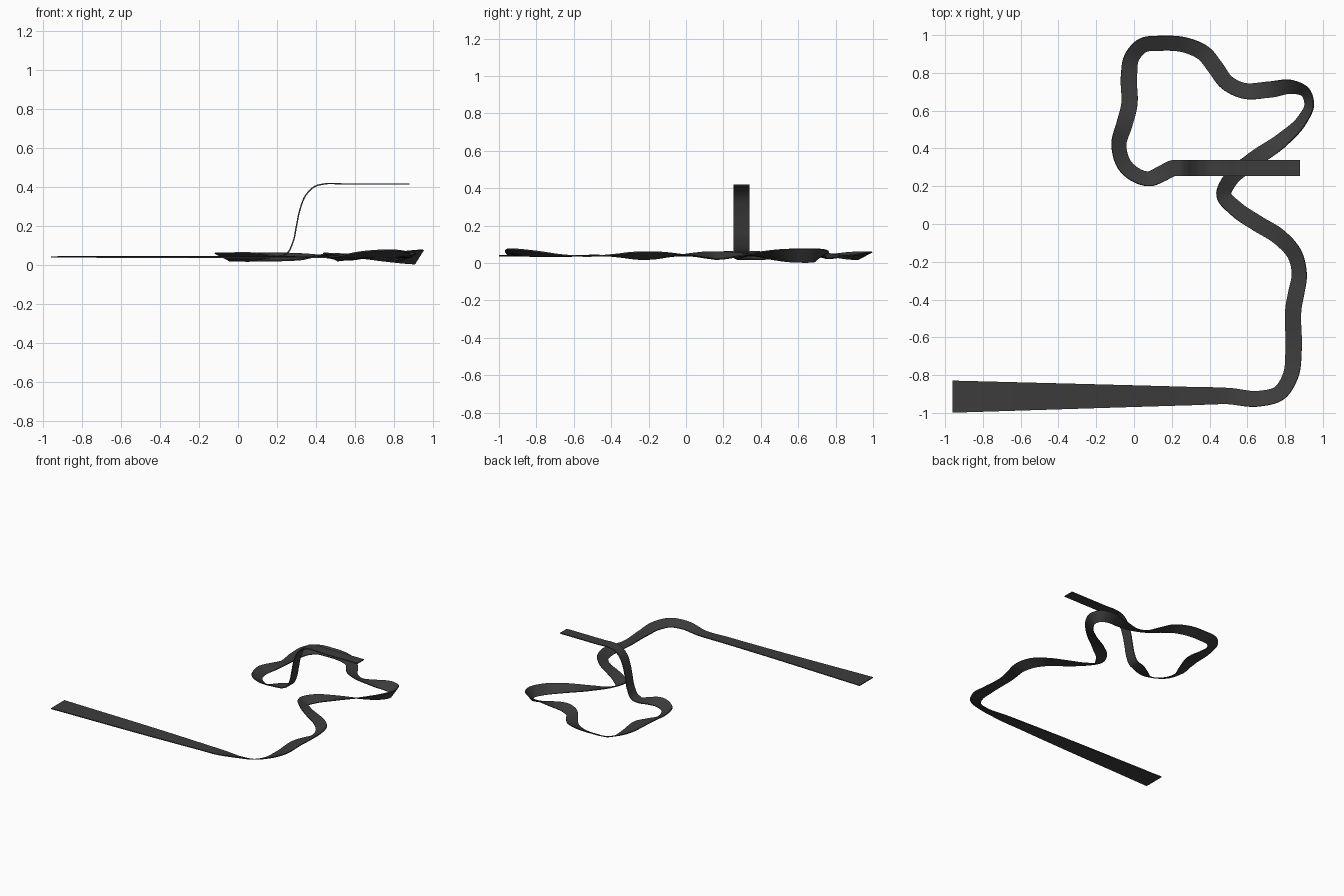
import bpy
import bmesh
from math import sin, cos, radians
from mathutils import Vector

if "Cube" in bpy.data.objects:
    bpy.data.objects.remove(bpy.data.objects["Cube"])

ROAD_WIDTH = 0.086
START_EXTRA = 0.084
THICKNESS = 0.007
GROUND_LEVEL = 0.04
STEPS = 10

asphalt = bpy.data.materials.new("asphalt_dark_grey")
asphalt.use_nodes = True
colour = (0.045, 0.045, 0.045, 1)
asphalt.diffuse_color = colour
asphalt.node_tree.nodes["Principled BSDF"].inputs["Base Color"].default_value = colour


def stop(x, y, bank=0, z=GROUND_LEVEL):
    """One centre-line station; a positive bank raises the right-hand edge."""
    return Vector((x, y, z, bank))


# Flat circuit: start straight, sweeping bends, hairpin, back loop
circuit = [stop(*p) for p in (
    (-0.96, -0.914), (0.3, -0.911), (0.5, -0.911, 3),
    (0.66, -0.925, 20, 0.055), (0.77, -0.895, 25, 0.057),
    (0.83, -0.8, 20, 0.05), (0.845, -0.67, 6), (0.845, -0.44),
    (0.86, -0.36, 10), (0.875, -0.27, 25), (0.85, -0.16, 25),
    (0.77, -0.07, 10), (0.65, 0.005, -3), (0.54, 0.08, -18),
    (0.475, 0.155, -28), (0.51, 0.235, -22), (0.62, 0.33),
    (0.79, 0.45, 32), (0.89, 0.55, 52), (0.928, 0.635, 58),
    (0.905, 0.7, 54), (0.84, 0.725, 38), (0.72, 0.712, 8),
    (0.57, 0.708, -20), (0.49, 0.75, -20), (0.43, 0.83, -5),
    (0.37, 0.903, 14), (0.28, 0.945, 24), (0.15, 0.957, 27),
    (0.04, 0.942, 27), (-0.01, 0.885, 25), (-0.027, 0.78, 8),
    (-0.025, 0.63, -8), (-0.05, 0.53, 10), (-0.08, 0.42, 27),
    (-0.045, 0.305, 27), (0.085, 0.24, 27), (0.15, 0.268, 10),
)]

# Climb to the raised straight, all at the same depth
RAMP_Y = 0.296
ramp = [stop(x, RAMP_Y, 0, z) for x, z in (
    (0.21, 0.042), (0.25, 0.058), (0.283, 0.12), (0.3, 0.2), (0.317, 0.28),
    (0.35, 0.36), (0.395, 0.402), (0.44, 0.414), (0.55, 0.414), (0.88, 0.414),
)]


def smooth_path(points):
    """Hermite curve through the stations, with chord-length spacing."""
    gaps = [(b.xyz - a.xyz).length for a, b in zip(points, points[1:])]
    slopes = [(b - a) / h for a, b, h in zip(points, points[1:], gaps)]
    tangents = [slopes[0]]
    for i in range(1, len(slopes)):
        before, after = gaps[i - 1], gaps[i]
        tangents.append((slopes[i - 1] * after + slopes[i] * before) / (before + after))
    tangents.append(slopes[-1])
    path = []
    for i, gap in enumerate(gaps):
        for step in range(STEPS):
            t = step / STEPS
            u = 1 - t
            path.append(points[i] * (u * u * (1 + 2 * t))
                        + points[i + 1] * (t * t * (3 - 2 * t))
                        + tangents[i] * (gap * t * u * u)
                        - tangents[i + 1] * (gap * t * t * u))
    path.append(points[-1])
    return path


def width_at(point):
    """The start straight flares towards its open end."""
    if point.y > -0.8:
        return ROAD_WIDTH
    return ROAD_WIDTH + START_EXTRA * max(0, (0.5 - point.x) / 1.46)


def build_ribbon(name, path):
    """Sweep a thin banked slab along the path."""
    bm = bmesh.new()
    rings = []
    for i, point in enumerate(path):
        ahead = path[min(i + 1, len(path) - 1)].xyz
        behind = path[max(i - 1, 0)].xyz
        forward = (ahead - behind).normalized()
        side = Vector((forward.y, -forward.x, 0)).normalized()
        up = side.cross(forward)
        bank = radians(point.w)
        across = side * cos(bank) + up * sin(bank)
        normal = up * cos(bank) - side * sin(bank)
        half = across * width_at(point) / 2
        lift = normal * THICKNESS / 2
        corners = (half + lift, lift - half, -half - lift, half - lift)
        rings.append([bm.verts.new(point.xyz + c) for c in corners])
    for a, b in zip(rings, rings[1:]):
        for k in range(4):
            n = (k + 1) % 4
            bm.faces.new((a[k], a[n], b[n], b[k]))
    bm.faces.new(rings[0])
    bm.faces.new(rings[-1])
    bmesh.ops.recalc_face_normals(bm, faces=bm.faces)
    mesh = bpy.data.meshes.new(name)
    bm.to_mesh(mesh)
    bm.free()
    mesh.materials.append(asphalt)
    obj = bpy.data.objects.new(name, mesh)
    bpy.context.collection.objects.link(obj)
    return obj


# Continuous road surface
road = build_ribbon("road_track", smooth_path(circuit + ramp))
bpy.context.view_layer.objects.active = road
road.select_set(True)
bpy.ops.object.shade_smooth_by_angle(angle=radians(30))
